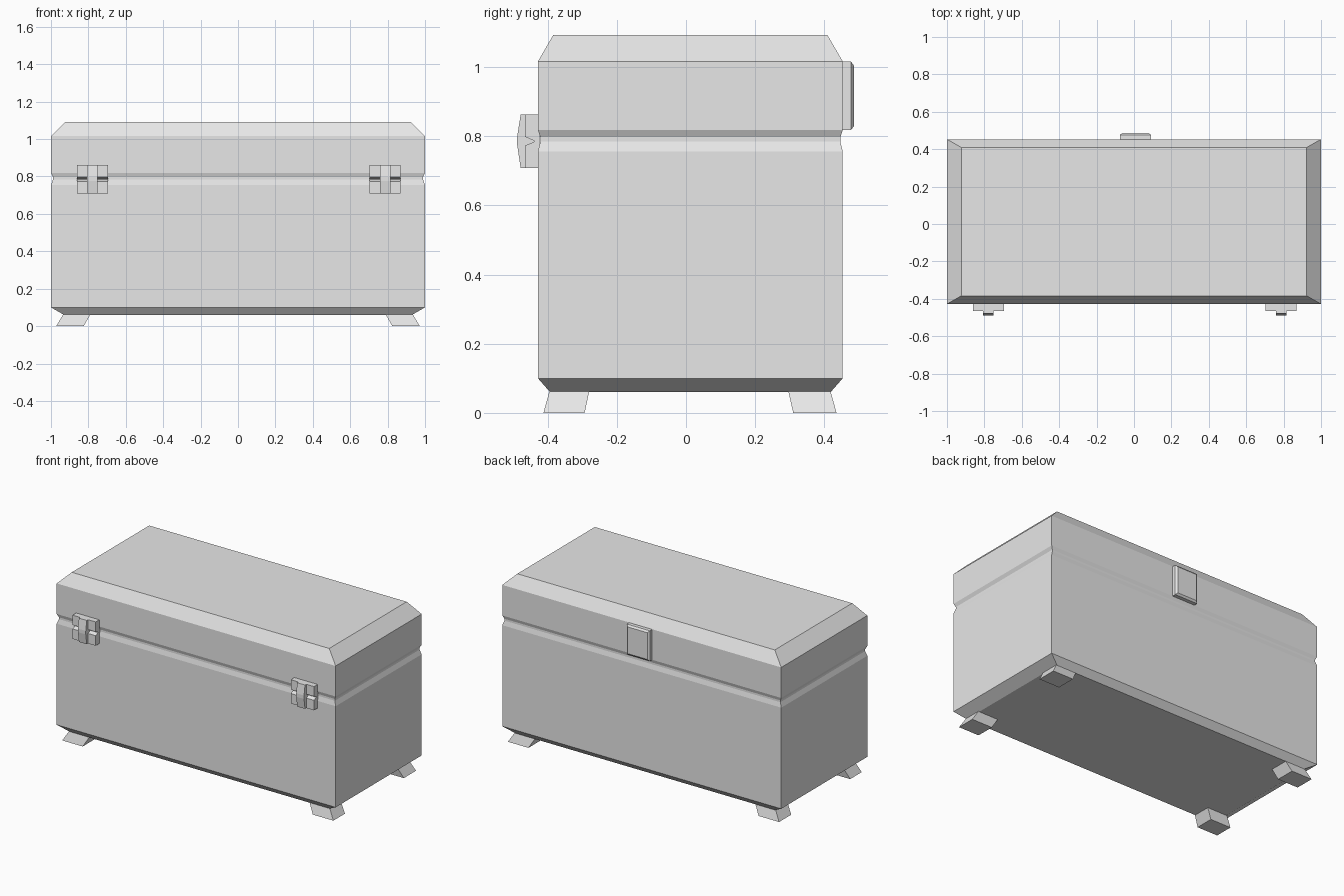
import bpy, bmesh

if "Cube" in bpy.data.objects:
    bpy.data.objects.remove(bpy.data.objects["Cube"])

grey = bpy.data.materials.new("plain_grey")
grey.diffuse_color = (0.8, 0.8, 0.8, 1)
grey.use_nodes = True
grey.node_tree.nodes["Principled BSDF"].inputs["Base Color"].default_value = grey.diffuse_color


def loft(name, rings):
    """Closed solid skinned through a list of equally long point rings."""
    bm = bmesh.new()
    loops = [[bm.verts.new(p) for p in ring] for ring in rings]
    n = len(loops[0])
    for a, b in zip(loops, loops[1:]):
        for i in range(n):
            j = (i + 1) % n
            bm.faces.new((a[i], a[j], b[j], b[i]))
    bm.faces.new(loops[0])
    bm.faces.new(loops[-1])
    bmesh.ops.recalc_face_normals(bm, faces=bm.faces)
    mesh = bpy.data.meshes.new(name)
    bm.to_mesh(mesh)
    bm.free()
    mesh.materials.append(grey)
    obj = bpy.data.objects.new(name, mesh)
    bpy.context.collection.objects.link(obj)
    return obj


def rect_z(x0, x1, y0, y1, z):
    return [(x0, y0, z), (x1, y0, z), (x1, y1, z), (x0, y1, z)]


def rect_y(x0, x1, z0, z1, y):
    return [(x0, y, z0), (x1, y, z0), (x1, y, z1), (x0, y, z1)]


def extrude_x(name, profile, x0, x1):
    return loft(name, [[(x, y, z) for y, z in profile] for x in (x0, x1)])


FRONT, BACK = -0.428, 0.453


def body_ring(z, dx, dy):
    return rect_z(-1 + dx, 1 - dx, FRONT + dy, BACK - dy, z)


# chest: bevelled base, seam groove and bevelled lid
loft("chest_body", [body_ring(*r) for r in (
    (0.06, 0.07, 0.035), (0.10, 0, 0), (0.755, 0, 0), (0.785, 0.011, 0.007),
    (0.797, 0.011, 0.007), (0.818, 0, 0), (1.016, 0, 0), (1.092, 0.077, 0.044))])

# splayed feet
for sx, side in ((-1, "left"), (1, "right")):
    for end, low, high in (("front", (-0.412, -0.293), (-0.395, -0.28)),
                           ("back", (0.31, 0.435), (0.296, 0.418))):
        loft(f"foot_{end}_{side}", [
            rect_z(sx * 0.825, sx * 0.972, *low, 0),
            rect_z(sx * 0.79, sx * 0.935, *high, 0.062)])

# front hinges: a stepped plate with a taller middle knuckle
plate = [(FRONT + 0.005, 0.708), (-0.465, 0.708), (-0.465, 0.773), (-0.44, 0.783),
         (-0.44, 0.787), (-0.465, 0.798), (-0.465, 0.862), (FRONT + 0.005, 0.862)]
knuckle = [(-0.45, 0.708), (-0.478, 0.708), (-0.488, 0.775), (-0.488, 0.798),
           (-0.478, 0.862), (-0.45, 0.862)]
for cx, side in ((-0.778, "left"), (0.787, "right")):
    extrude_x(f"hinge_plate_{side}_outer", plate, cx - 0.083, cx - 0.028)
    extrude_x(f"hinge_plate_{side}_inner", plate, cx + 0.028, cx + 0.083)
    middle = [(FRONT + 0.005, 0.708)] + knuckle[1:-1] + [(FRONT + 0.005, 0.862)]
    extrude_x(f"hinge_knuckle_{side}", middle, cx - 0.028, cx + 0.028)

# back clasp with chamfered face
loft("back_clasp", [rect_y(-0.075, 0.09, 0.818, 1.015, BACK - 0.005),
                    rect_y(-0.075, 0.09, 0.818, 1.015, 0.477),
                    rect_y(-0.063, 0.078, 0.83, 1.003, 0.486)])
